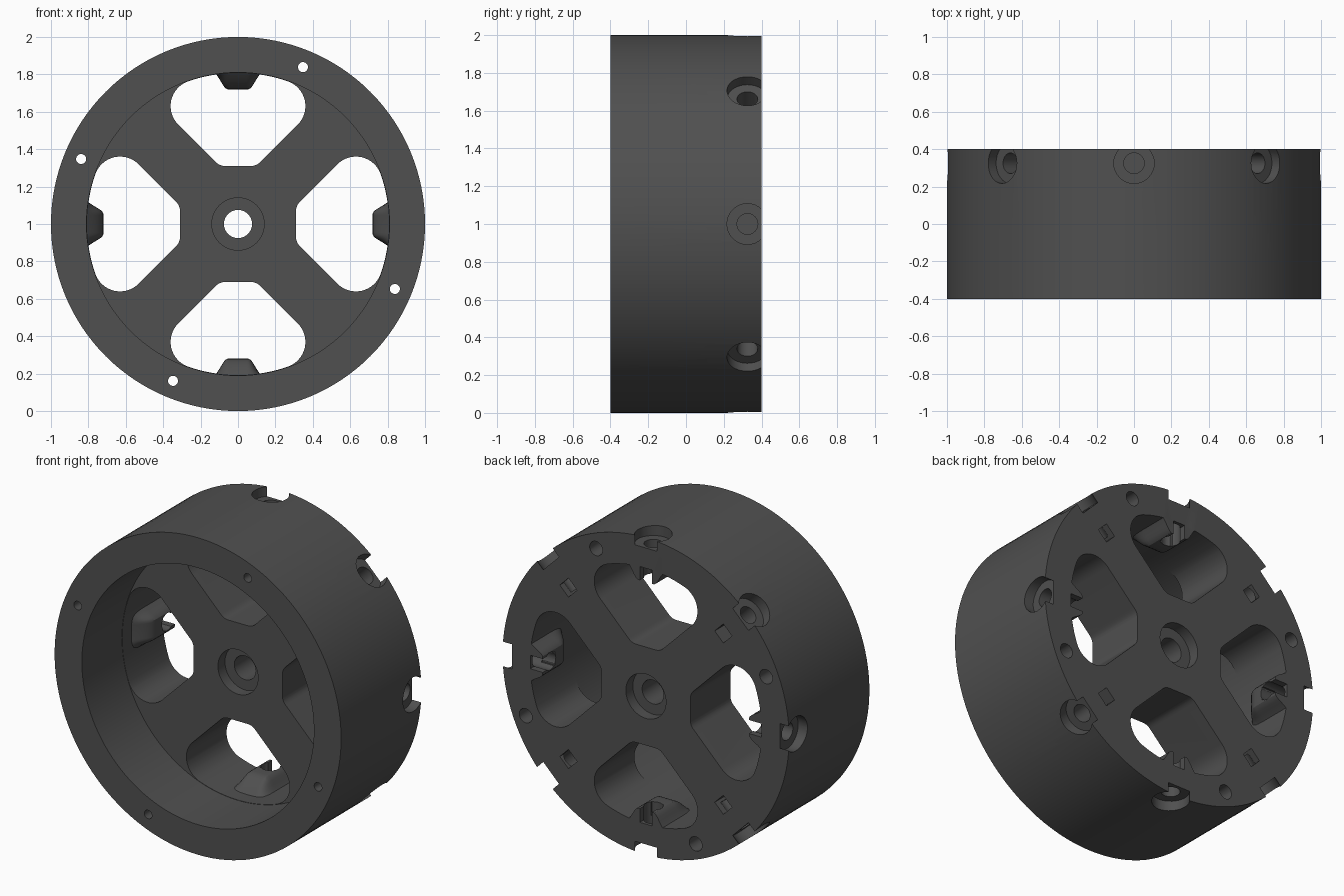
import bpy, bmesh, math
from mathutils import Matrix

if "Cube" in bpy.data.objects:
    bpy.data.objects.remove(bpy.data.objects["Cube"])

SEG = 128
TO_Y = Matrix.Rotation(-math.pi / 2, 4, 'X')   # turns the z axis onto +y


def around(deg):
    """Rotation about the wheel axle, 0 degrees pointing up."""
    return Matrix.Rotation(math.radians(deg), 4, 'Y')


def stack(bm, rings, mat, closed=False):
    """Skin a series of equal point rings; cap the ends or close the loop."""
    loops = [[bm.verts.new(mat @ Matrix.Translation(p).to_translation()) for p in r] for r in rings]
    n = len(loops[0])
    pairs = list(zip(loops, loops[1:]))
    if closed:
        pairs.append((loops[-1], loops[0]))
    else:
        bm.faces.new(loops[0][::-1])
        bm.faces.new(loops[-1])
    for a, b in pairs:
        for i in range(n):
            j = (i + 1) % n
            bm.faces.new((a[i], a[j], b[j], b[i]))


def turned(bm, profile, mat, seg=32, closed=False):
    """Turn (radius, height) points about z."""
    rings = [[(r * math.cos(2 * math.pi * i / seg), r * math.sin(2 * math.pi * i / seg), h)
              for i in range(seg)] for r, h in profile]
    stack(bm, rings, mat, closed)


def prism(bm, outline, y0, y1, mat):
    stack(bm, [[(x, y, z) for x, z in outline] for y in (y0, y1)], mat)


def make(name, bm):
    bmesh.ops.recalc_face_normals(bm, faces=bm.faces)
    me = bpy.data.meshes.new(name)
    bm.to_mesh(me)
    bm.free()
    ob = bpy.data.objects.new(name, me)
    bpy.context.collection.objects.link(ob)
    return ob


def combine(target, name, bm, operation='DIFFERENCE'):
    tool = make(name, bm)
    tool.hide_render = True
    mod = target.modifiers.new(name, 'BOOLEAN')
    mod.operation, mod.solver, mod.object = operation, 'EXACT', tool
    dg = bpy.context.evaluated_depsgraph_get()
    me = bpy.data.meshes.new_from_object(target.evaluated_get(dg))
    target.modifiers.clear()
    target.data = me
    bpy.data.objects.remove(tool)


def arc(cx, cz, r, a0, a1, n):
    return [(cx + r * math.cos(math.radians(a0 + (a1 - a0) * i / n)),
             cz + r * math.sin(math.radians(a0 + (a1 - a0) * i / n))) for i in range(n + 1)]


# Wheel body: rim, web set back from the front, hub bore with counterbores
bm = bmesh.new()
turned(bm, [(.14, 0), (.81, 0), (.81, -.4), (1, -.4), (1, .4), (.14, .4),
            (.14, .33), (.075, .33), (.075, .07), (.14, .07)], TO_Y, SEG, closed=True)
wheel = make("wheel", bm)

# Four rounded openings between the spokes
R, HALF, RO, RI = .808, .15, .14, .07
tilt = math.pi / 4 - math.asin((HALF + RO) / (R - RO))
ox, oz = (R - RO) * math.sin(tilt), (R - RO) * math.cos(tilt)
iz = .31 + RI
ix = iz - (HALF + RI) * math.sqrt(2)
top = 90 - math.degrees(tilt)
right = arc(ix, iz, RI, -90, -45, 6) + arc(ox, oz, RO, -45, top, 14)
crown = arc(0, 0, R, top, 180 - top, 16)[1:-1]
outline = right + crown + [(-x, z) for x, z in reversed(right)]
bm = bmesh.new()
for k in range(4):
    prism(bm, outline, -.1, .5, around(90 * k))
combine(wheel, "opening_cutter", bm)

# Nut bosses inside the openings, ramping up from the front
def boss_ring(y, h):
    pts = []
    for i in range(25):
        u = -.14 + .28 * i / 24
        t = min(1, max(0, (.135 - abs(u)) / .08))
        s = h * t * t * (3 - 2 * t)
        pts.append((u, y, (1 - s) * math.sqrt(.82 ** 2 - u * u) + s * .72))
    return pts + [(.14, y, .88), (-.14, y, .88)]

bm = bmesh.new()
rings = [boss_ring(.08 + .14 * i / 8, math.sin(math.pi / 2 * i / 8)) for i in range(9)]
rings.append(boss_ring(.4, 1))
for k in range(4):
    stack(bm, rings, around(90 * k))
combine(wheel, "nut_boss", bm, 'UNION')

# Axial bolt holes through the rim, wider at the back
bm = bmesh.new()
for k in range(4):
    at = around(22.5 + 90 * k) @ Matrix.Translation((0, 0, .908)) @ TO_Y
    turned(bm, [(.027, -.5), (.027, .3), (.045, .3), (.045, .5)], at, 24)
combine(wheel, "bolt_cutter", bm)

# Radial screw holes with counterbores near the back edge
bm = bmesh.new()
for k in range(8):
    at = around(45 * k) @ Matrix.Translation((0, .325, 0))
    inner = .74 if k % 2 else .65
    turned(bm, [(.055, inner), (.055, .935), (.108, .935), (.108, 1.1)], at, 32)
combine(wheel, "screw_cutter", bm)

# Square nut slots open to the back
bm = bmesh.new()
for k in range(8):
    lo = .722 if k % 2 else .69
    prism(bm, [(-.0425, lo), (.0425, lo), (.0425, .807), (-.0425, .807)], .28, .5, around(45 * k))
combine(wheel, "nut_slot_cutter", bm)

# Finish: colour, position, shading
mat = bpy.data.materials.new("dark_grey")
mat.diffuse_color = (.08, .08, .08, 1)
mat.use_nodes = True
mat.node_tree.nodes["Principled BSDF"].inputs["Base Color"].default_value = mat.diffuse_color
wheel.data.materials.clear()
wheel.data.materials.append(mat)
wheel.data.transform(Matrix.Translation((0, 0, 1)))
bpy.context.view_layer.objects.active = wheel
wheel.select_set(True)
bpy.ops.object.shade_smooth_by_angle(angle=math.radians(30))
